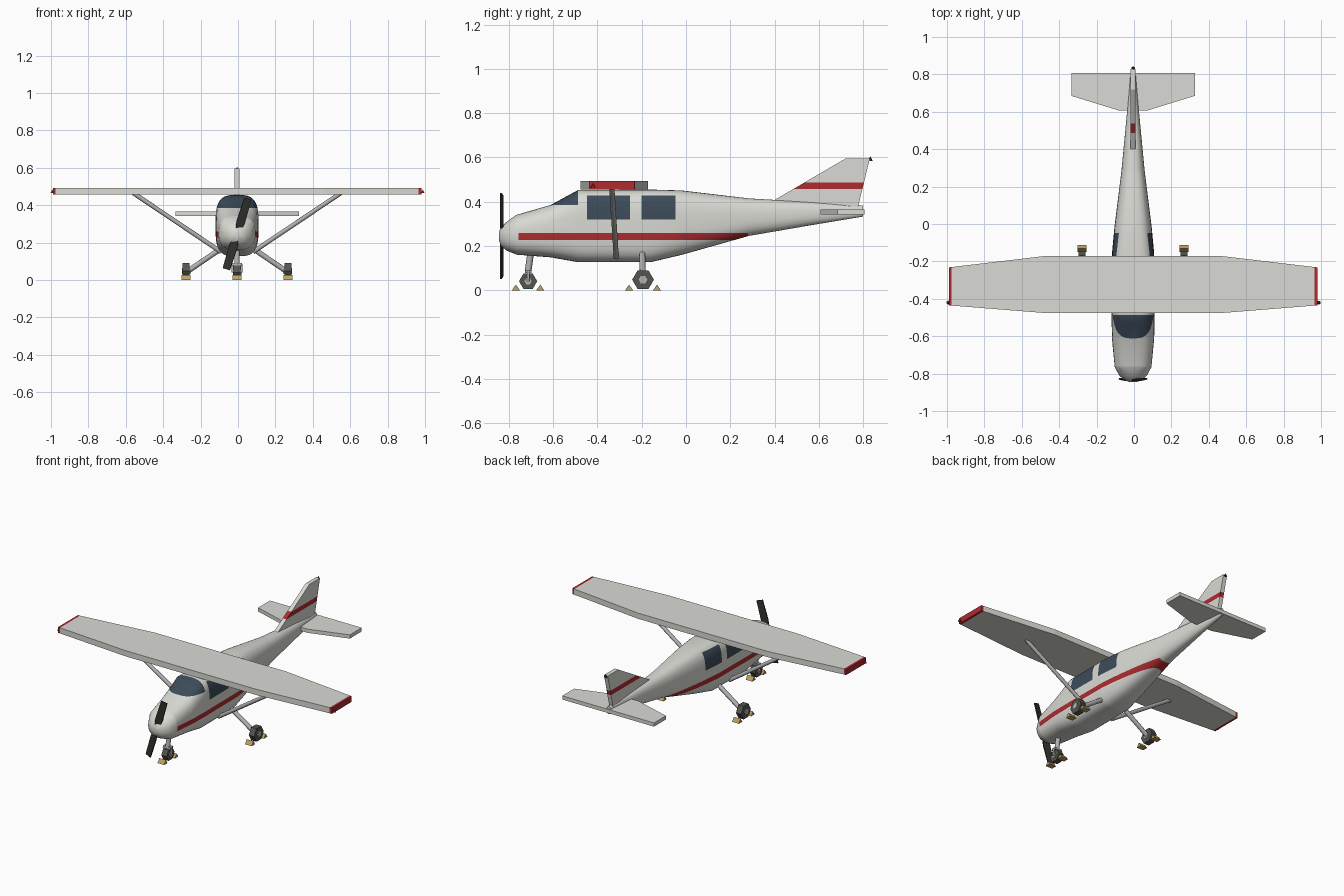
import bpy, bmesh, math
from mathutils import Vector, Matrix

if "Cube" in bpy.data.objects:
    bpy.data.objects.remove(bpy.data.objects["Cube"])

CX = -0.005  # centre line of the aeroplane


def material(name, r, g, b):
    m = bpy.data.materials.new(name)
    m.diffuse_color = (r, g, b, 1)
    m.use_nodes = True
    m.node_tree.nodes["Principled BSDF"].inputs["Base Color"].default_value = m.diffuse_color
    return m


WHITE = material("white_paint", 0.70, 0.70, 0.66)
RED = material("red_paint", 0.42, 0.025, 0.03)
GLASS = material("window_blue", 0.045, 0.07, 0.10)
METAL = material("strut_grey", 0.45, 0.45, 0.45)
RUBBER = material("tyre_grey", 0.09, 0.09, 0.075)
BLACK = material("propeller_black", 0.03, 0.03, 0.025)
WOOD = material("chock_tan", 0.52, 0.36, 0.12)


def finish(name, bm, mats, rule=None, smooth=None):
    """Turn a bmesh into an object; rule(centre) picks the material slot."""
    bmesh.ops.recalc_face_normals(bm, faces=bm.faces)
    if rule:
        for f in bm.faces:
            f.material_index = rule(f.calc_center_median())
    me = bpy.data.meshes.new(name)
    bm.to_mesh(me)
    bm.free()
    for m in mats:
        me.materials.append(m)
    if smooth:
        me.shade_smooth()
        me.set_sharp_from_angle(angle=math.radians(smooth))
    ob = bpy.data.objects.new(name, me)
    ob.location.x = CX
    bpy.context.collection.objects.link(ob)
    return ob


def cut(bm, axis, values):
    for v in values:
        co, no = Vector(), Vector()
        co[axis], no[axis] = v, 1
        bmesh.ops.bisect_plane(bm, geom=bm.verts[:] + bm.edges[:] + bm.faces[:],
                               plane_co=co, plane_no=no, dist=1e-5)


def prism(name, pts, axis, lo, hi, mats, cuts=None, rule=None):
    """Extrude a 2D outline along x (points are y,z) or z (points are x,y)."""
    bm = bmesh.new()
    place = (lambda p, h: (h, *p)) if axis == "x" else (lambda p, h: (*p, h))
    a = [bm.verts.new(place(p, lo)) for p in pts]
    b = [bm.verts.new(place(p, hi)) for p in pts]
    bm.faces.new(a)
    bm.faces.new(b[::-1])
    for i in range(len(pts)):
        j = (i + 1) % len(pts)
        bm.faces.new((a[i], a[j], b[j], b[i]))
    if cuts:
        cut(bm, *cuts)
    return finish(name, bm, mats, rule)


def rod(name, p, q, radius, sides, mat):
    p, q = Vector(p), Vector(q)
    d = q - p
    bm = bmesh.new()
    mtx = Matrix.Translation((p + q) / 2) @ d.to_track_quat("Z", "Y").to_matrix().to_4x4()
    bmesh.ops.create_cone(bm, cap_ends=True, segments=sides, radius1=radius,
                          radius2=radius, depth=d.length, matrix=mtx)
    return finish(name, bm, [mat], smooth=50)


def hexagon(y, z, r):
    return [(y + r * math.cos(i * math.pi / 3), z + r * math.sin(i * math.pi / 3))
            for i in range(6)]


# Fuselage: y, bottom, top, half width, squareness
SECTIONS = [
    (-0.845, 0.225, 0.262, 0.020, 2.0), (-0.835, 0.200, 0.285, 0.045, 2.1),
    (-0.810, 0.179, 0.309, 0.074, 2.3), (-0.765, 0.161, 0.341, 0.098, 2.6),
    (-0.612, 0.149, 0.385, 0.113, 3.0), (-0.487, 0.127, 0.453, 0.115, 3.4),
    (-0.160, 0.127, 0.455, 0.113, 3.4), (-0.020, 0.160, 0.451, 0.100, 3.0),
    (0.285, 0.246, 0.415, 0.062, 2.5), (0.600, 0.300, 0.397, 0.032, 2.3),
    (0.800, 0.333, 0.383, 0.014, 2.3)]
N = 40
bm = bmesh.new()
rings = []
for y, lo, hi, w, n in SECTIONS:
    ring = []
    for i in range(N):
        c, s = math.cos(2 * math.pi * i / N), math.sin(2 * math.pi * i / N)
        ring.append(bm.verts.new((
            w * math.copysign(abs(c) ** (2 / n), c), y,
            (lo + hi) / 2 + (hi - lo) / 2 * math.copysign(abs(s) ** (2 / n), s))))
    rings.append(ring)
for r, t in zip(rings, rings[1:]):
    for i in range(N):
        j = (i + 1) % N
        bm.faces.new((r[i], r[j], t[j], t[i]))
bm.faces.new(rings[0])
bm.faces.new(rings[-1])
cut(bm, 2, (0.227, 0.259, 0.319, 0.385, 0.429))
cut(bm, 1, (-0.757, -0.487, -0.448, -0.253, -0.2, -0.047, 0.28))


def body_colour(c):
    if 0.227 < c.z < 0.259 and -0.757 < c.y < 0.28:
        return 1
    windscreen = c.z > 0.385 and -0.612 < c.y < -0.487
    side = 0.319 < c.z < 0.429 and (-0.448 < c.y < -0.253 or -0.2 < c.y < -0.047)
    return 2 if windscreen or side else 0


finish("fuselage", bm, [WHITE, RED, GLASS], body_colour, smooth=40)

# Wing with red tips
half = [(0.47, -0.476), (0.985, -0.435), (0.985, -0.232), (0.47, -0.171)]
prism("wing", half + [(-x, y) for x, y in half[::-1]], "z", 0.456, 0.493, [WHITE, RED],
      (0, (-0.970, 0.970)), lambda c: int(abs(c.x) > 0.970))

# Tailplane and fin
half = [(0.08, 0.608), (0.33, 0.685), (0.33, 0.807), (0, 0.807)]
prism("tailplane", half + [(-x, y) for x, y in half[2::-1]], "z", 0.342, 0.366, [WHITE])
prism("fin", [(0.40, 0.408), (0.72, 0.595), (0.83, 0.595), (0.775, 0.37), (0.45, 0.37)],
      "x", -0.0135, 0.0135, [WHITE, RED], (2, (0.458, 0.488)),
      lambda c: int(0.458 < c.z < 0.488))

# Tip lights
for name, x, y, z, mat in (("right_wing_light", 0.993, -0.42, 0.474, RED),
                           ("left_wing_light", -0.988, -0.42, 0.474, RED),
                           ("tail_light", 0, 0.832, 0.595, BLACK)):
    bm = bmesh.new()
    bmesh.ops.create_cone(bm, cap_ends=True, segments=6, radius1=0.011, radius2=0,
                          depth=0.02, matrix=Matrix.Translation((x, y, z)))
    finish(name, bm, [mat])

# Propeller: two tapered, slightly pitched blades
for name, turn in (("upper_blade", 0), ("lower_blade", math.pi)):
    ob = prism(name, [(-0.012, 0), (0.012, 0), (0.023, 0.07), (0.020, 0.197), (-0.020, 0.197),
                      (-0.023, 0.07)], "z", -0.004, 0.004, [BLACK])
    ob.data.transform(Matrix.Translation((0, -0.832, 0.246))
                      @ Matrix.Rotation(math.radians(17) + turn, 4, "Y")
                      @ Matrix.Rotation(math.radians(12), 4, "Z")
                      @ Matrix.Rotation(math.pi / 2, 4, "X"))


# Wheel with hub and two chocks
def wheel(label, x, y, z, r, gap):
    prism(label + "_wheel", hexagon(y, z, r), "x", x - 0.019, x + 0.019, [RUBBER])
    prism(label + "_hub", hexagon(y, z, r * 0.4), "x", x - 0.023, x + 0.023, [METAL])
    for side, s in (("front", -1), ("rear", 1)):
        c = y + s * gap
        prism(f"{label}_{side}_chock", [(c - 0.018, 0), (c + 0.018, 0), (c, 0.026)],
              "x", x - 0.024, x + 0.024, [WOOD])


wheel("nose", 0, -0.713, 0.041, 0.041, 0.055)
rod("nose_leg", (0, -0.70, 0.18), (0, -0.713, 0.085), 0.015, 10, METAL)
prism("nose_fork_crown", [(-0.728, 0.078), (-0.698, 0.078), (-0.696, 0.09), (-0.726, 0.09)],
      "x", -0.027, 0.027, [METAL])
for label, s in (("left", -1), ("right", 1)):
    rod(label + "_nose_fork", (s * 0.024, -0.712, 0.085), (s * 0.024, -0.713, 0.04),
        0.006, 8, METAL)
    # Main gear and wing strut
    wheel(label + "_main", s * 0.272, -0.194, 0.048, 0.049, 0.063)
    rod(label + "_main_leg", (s * 0.08, -0.198, 0.172), (s * 0.262, -0.194, 0.048),
        0.014, 10, METAL)
    rod(label + "_wing_strut", (s * 0.085, -0.315, 0.15), (s * 0.555, -0.335, 0.465),
        0.012, 10, METAL)
